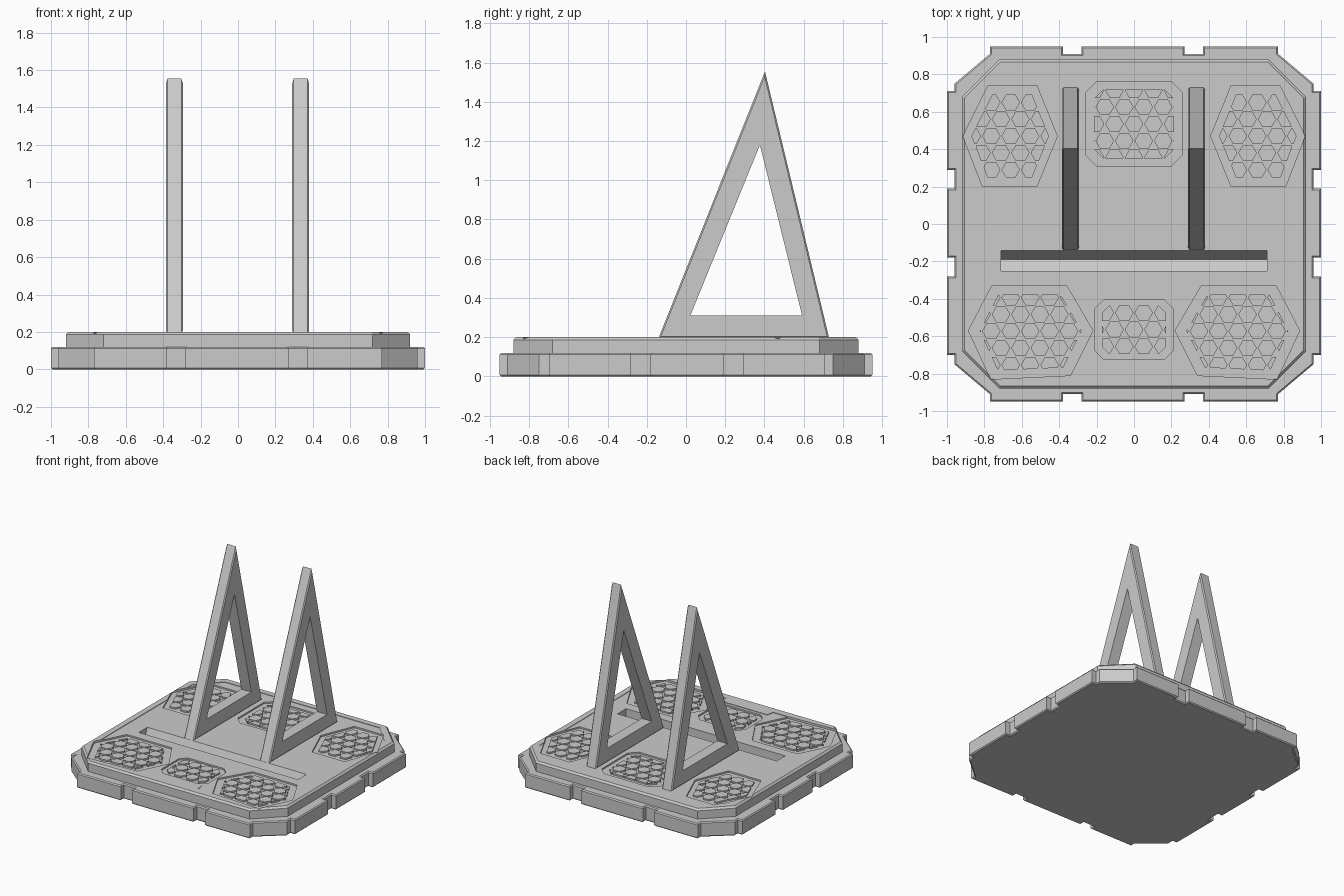
import bpy, bmesh, math
from mathutils import Vector

if "Cube" in bpy.data.objects:
    bpy.data.objects.remove(bpy.data.objects["Cube"], do_unlink=True)

GREY = (0.6, 0.6, 0.6, 1)
grey = bpy.data.materials.new("plain grey")
grey.use_nodes = True
grey.diffuse_color = GREY
grey.node_tree.nodes["Principled BSDF"].inputs["Base Color"].default_value = GREY


def finish(name, bm):
    bmesh.ops.recalc_face_normals(bm, faces=bm.faces)
    mesh = bpy.data.meshes.new(name)
    bm.to_mesh(mesh)
    bm.free()
    mesh.materials.append(grey)
    obj = bpy.data.objects.new(name, mesh)
    bpy.context.collection.objects.link(obj)
    return obj


def prism(name, pts, low, high, axis="z", bevel_low=0, bevel_high=0):
    """Extrude a 2D outline along z, or along x when the outline is (y, z)."""
    def place(p, h):
        return (p[0], p[1], h) if axis == "z" else (h, p[0], p[1])
    bm = bmesh.new()
    rings = [[bm.verts.new(place(p, h)) for p in pts] for h in (low, high)]
    n = len(pts)
    caps = [bm.faces.new(r) for r in rings]
    for i in range(n):
        j = (i + 1) % n
        bm.faces.new((rings[0][i], rings[0][j], rings[1][j], rings[1][i]))
    bmesh.ops.recalc_face_normals(bm, faces=bm.faces)
    for cap_edges, width in ((list(caps[0].edges), bevel_low), (list(caps[1].edges), bevel_high)):
        if width:
            bmesh.ops.bevel(bm, geom=cap_edges, offset=width, segments=1,
                            affect="EDGES", clamp_overlap=True)
    return finish(name, bm)


def cut(target, cutter):
    mod = target.modifiers.new("cut", "BOOLEAN")
    mod.operation = "DIFFERENCE"
    mod.solver = "EXACT"
    mod.object = cutter
    bpy.context.view_layer.objects.active = target
    bpy.ops.object.modifier_apply(modifier=mod.name)
    bpy.data.objects.remove(cutter, do_unlink=True)


def mirrored(pts):
    return [(-x, y) for x, y in reversed(pts)]


def octagon(w, d, c):
    return [(w - c, -d), (w, c - d), (w, d - c), (w - c, d),
            (c - w, d), (-w, d - c), (-w, c - d), (c - w, -d)]


# Base plate: outline with notches between the edge tabs
BACK_Y, TAB_Y, SIDE_X, TAB_X = 0.91, 0.95, 0.96, 1.0


def tabs(spans, inner, outer):
    """Points of a stepped edge as (along, out) pairs."""
    return [p for a, b in spans for p in ((a, inner), (a, outer), (b, outer), (b, inner))]


across = [(-0.77, -0.38), (-0.28, 0.27), (0.37, 0.77)]
along = [(-0.70, -0.28), (-0.18, 0.19), (0.29, 0.71)]
front_edge = [(a, -o) for a, o in tabs(across, BACK_Y, TAB_Y)]
back_edge = [(a, o) for a, o in reversed(tabs(across, BACK_Y, TAB_Y))]
left_edge = [(o, a) for a, o in tabs(along, SIDE_X, TAB_X)]
right_edge = [(-o, a) for a, o in reversed(tabs(along, SIDE_X, TAB_X))]
outline = (front_edge + [(SIDE_X, -0.75)] + left_edge + [(SIDE_X, 0.75)]
           + back_edge + [(-SIDE_X, 0.75)] + right_edge + [(-SIDE_X, -0.75)])
base = prism("base_plate", outline, 0, 0.12, bevel_low=0.008, bevel_high=0.008)

# Raised deck with a chamfered top edge
deck = prism("deck", octagon(0.92, 0.88, 0.2), 0.115, 0.2, bevel_high=0.014)

# Shallow field inside the rim, stepping inward at the front middle
field_half = [(0.2, -0.75), (0.21, -0.81), (0.69, -0.81), (0.86, -0.64), (0.86, 0.64), (0.69, 0.82)]
field = field_half + mirrored(field_half)
cut(deck, prism("field_cutter", field, 0.196, 0.3))

# Panel pockets
back_corner = [(0.78, 0.74), (0.52, 0.74), (0.41, 0.47), (0.52, 0.2), (0.81, 0.2), (0.915, 0.47)]
front_corner = [(0.76, -0.33), (0.36, -0.33), (0.22, -0.57), (0.34, -0.81),
                (0.765, -0.83), (0.885, -0.57)]
back_middle = [(x, y + 0.535) for x, y in octagon(0.26, 0.225, 0.06)]
front_middle = [(x, y - 0.565) for x, y in octagon(0.21, 0.16, 0.05)]
panels = {
    "back_left": back_corner, "back_right": mirrored(back_corner),
    "front_left": front_corner, "front_right": mirrored(front_corner),
    "back_middle": back_middle, "front_middle": front_middle,
}
FLOOR = 0.184
for name, pts in panels.items():
    cut(deck, prism(name + "_cutter", pts, FLOOR, 0.3))


# Hexagon studs, trimmed to the shape of each panel
def hex_studs(name, pts, radius=0.052, scale=0.82):
    middle = sum((Vector((x, y, 0)) for x, y in pts), Vector()) / len(pts)
    region = [middle + (Vector((x, y, 0)) - middle) * scale for x, y in pts]
    bm = bmesh.new()
    for row in range(-4, 5):
        for col in range(-6, 7):
            cx = middle.x + radius * (2 * col + row % 2)
            cy = middle.y + radius * math.sqrt(3) * row
            bm.faces.new([bm.verts.new((cx + 0.95 * radius * math.cos(k * math.pi / 3),
                                        cy + 0.95 * radius * math.sin(k * math.pi / 3),
                                        FLOOR - 0.002)) for k in range(6)])
    for a, b in zip(region, region[1:] + region[:1]):
        normal = (b - a).cross(Vector((0, 0, 1)))
        if normal.dot(middle - a) > 0:
            normal.negate()
        bmesh.ops.bisect_plane(bm, geom=bm.verts[:] + bm.edges[:] + bm.faces[:],
                               plane_co=a, plane_no=normal, clear_outer=True)
    top = bmesh.ops.extrude_face_region(bm, geom=bm.faces[:], use_keep_orig=True)["geom"]
    bmesh.ops.translate(bm, vec=(0, 0, 0.014),
                        verts=[v for v in top if isinstance(v, bmesh.types.BMVert)])
    finish(name, bm)


for name, pts in panels.items():
    hex_studs(name + "_hex_studs", pts)

# Leaning slot across the deck
slot = [(-0.1, 0.3), (-0.19, 0.075), (-0.25, 0.1), (-0.25, 0.3)]
for part in (deck, base):
    cut(part, prism("slot_cutter", slot, -0.71, 0.71, axis="x"))

# Triangular uprights with an open middle
outer = [(-0.14, 0.196), (0.73, 0.196), (0.403, 1.555)]
inner = [(0.022, 0.31), (0.592, 0.31), (0.377, 1.18)]
for side, x in (("left", 0.335), ("right", -0.34)):
    upright = prism(side + "_upright", outer, x - 0.045, x + 0.045, axis="x",
                    bevel_low=0.008, bevel_high=0.008)
    cut(upright, prism("opening_cutter", inner, x - 0.1, x + 0.1, axis="x"))
